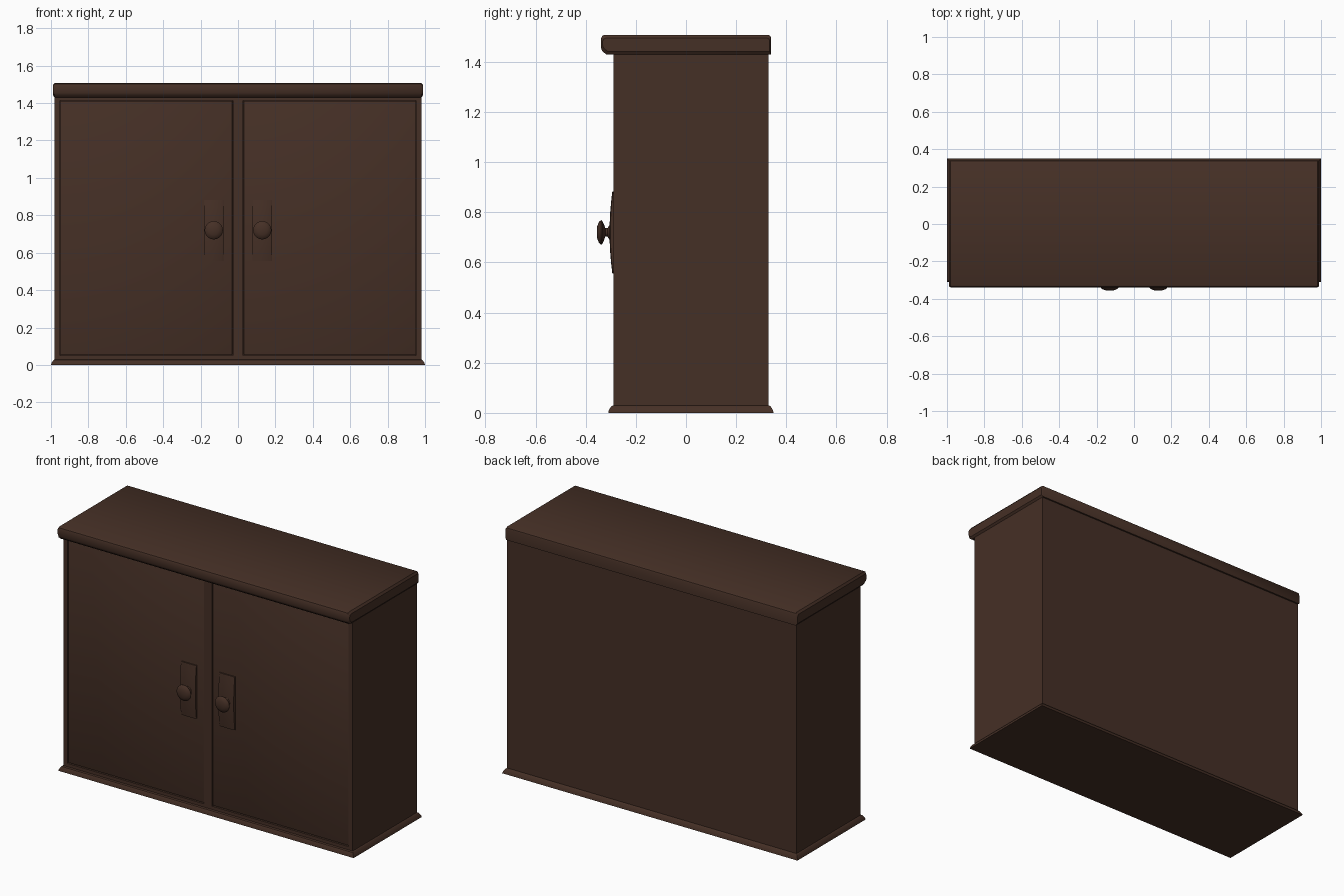
import bpy, bmesh, math
from mathutils import Matrix

cube = bpy.data.objects.get("Cube")
if cube:
    bpy.data.objects.remove(cube, do_unlink=True)

wood = bpy.data.materials.new("dark brown wood")
wood.use_nodes = True
BROWN = (0.060, 0.029, 0.019, 1)
wood.diffuse_color = BROWN
wood.node_tree.nodes["Principled BSDF"].inputs["Base Color"].default_value = BROWN


def finish(name, bm, smooth=True):
    bmesh.ops.recalc_face_normals(bm, faces=bm.faces)
    mesh = bpy.data.meshes.new(name)
    bm.to_mesh(mesh)
    bm.free()
    mesh.materials.append(wood)
    obj = bpy.data.objects.new(name, mesh)
    bpy.context.collection.objects.link(obj)
    if smooth:
        bpy.ops.object.select_all(action="DESELECT")
        obj.select_set(True)
        bpy.context.view_layer.objects.active = obj
        bpy.ops.object.shade_smooth_by_angle(angle=math.radians(35))
    return obj


def box(name, x, y, z, bevel=0.0, segments=1):
    """Box spanning the given (low, high) pairs, with optional rounded edges."""
    bm = bmesh.new()
    bmesh.ops.create_cube(bm, size=1)
    for v in bm.verts:
        v.co = [(a + b) / 2 + c * (b - a) for (a, b), c in zip((x, y, z), v.co)]
    if bevel:
        bmesh.ops.bevel(bm, geom=bm.edges[:], offset=bevel, segments=segments,
                        profile=0.5, affect="EDGES")
    return finish(name, bm)


def loft(name, rings):
    """Closed solid through a list of equally sized point rings."""
    bm = bmesh.new()
    loops = [[bm.verts.new(p) for p in ring] for ring in rings]
    n = len(loops[0])
    for low, high in zip(loops, loops[1:]):
        for i in range(n):
            j = (i + 1) % n
            bm.faces.new((low[i], low[j], high[j], high[i]))
    bm.faces.new(loops[0])
    bm.faces.new(loops[-1])
    return finish(name, bm)


# Carcass with a face frame standing just proud of it
FRONT, BACK, HALF, TOP = -0.29, 0.33, 0.98, 1.44
DOOR_IN, DOOR_OUT, DOOR_LOW, DOOR_HIGH = 0.027, 0.952, 0.05, 1.415
box("carcass", (-HALF, HALF), (FRONT + 0.015, BACK), (0.01, TOP))
frame_y = (FRONT, FRONT + 0.015)
box("frame_bottom_rail", (-HALF, HALF), frame_y, (0.01, DOOR_LOW))
box("frame_top_rail", (-HALF, HALF), frame_y, (DOOR_HIGH, TOP))
box("frame_centre_stile", (-DOOR_IN, DOOR_IN), frame_y, (DOOR_LOW, DOOR_HIGH))

# Flared plinth
def rect(hx, y0, y1, z):
    return [(-hx, y0, z), (hx, y0, z), (hx, y1, z), (-hx, y1, z)]

loft("plinth", [rect(1.0, -0.31, 0.35, 0), rect(0.997, -0.308, 0.347, 0.01),
                rect(0.987, -0.299, 0.338, 0.026), rect(0.98, -0.29, 0.33, 0.03)])

# Top board: rounded nose at the front, chamfered underneath
nose = [(0.34, 1.43), (0.34, 1.495), (0.337, 1.503), (0.328, 1.508),
        (-0.325, 1.508), (-0.335, 1.503), (-0.339, 1.493),
        (-0.339, 1.455), (-0.334, 1.443), (-0.318, 1.43)]
mid = 1.469
ends = []
for x, s in ((-0.99, 0.012), (-0.98, 0), (0.98, 0), (0.99, 0.012)):
    ends.append([(x, y - math.copysign(s * 0.5, y), z - math.copysign(s, z - mid))
                 for y, z in nose])
loft("top_board", ends)

# Doors, handle plates and turned knobs, one set per side
knob_profile = [(0.0, -0.300), (0.030, -0.300), (0.028, -0.306), (0.017, -0.313),
                (0.017, -0.322), (0.034, -0.328), (0.048, -0.335), (0.049, -0.339),
                (0.042, -0.347), (0.025, -0.354), (0.0, -0.356)]
for label, s in (("right", -1), ("left", 1)):
    def span(a, b):
        return tuple(sorted((s * a, s * b)))

    box("frame_stile_" + label, span(DOOR_OUT, HALF), frame_y, (DOOR_LOW, DOOR_HIGH))
    box("door_" + label, span(DOOR_IN + 0.003, DOOR_OUT - 0.003),
        (FRONT + 0.004, FRONT + 0.03), (DOOR_LOW + 0.003, DOOR_HIGH - 0.003), 0.004, 2)

    # Plate bowed outwards along its height
    cx, half = s * 0.13, 0.052
    rings = []
    for i in range(9):
        t = i / 4 - 1
        y, z = -0.294 - 0.011 * (1 - t * t), 0.72 + 0.163 * t
        rings.append([(cx - half, -0.28, z), (cx - half, y + 0.003, z),
                      (cx - half + 0.006, y, z), (cx + half - 0.006, y, z),
                      (cx + half, y + 0.003, z), (cx + half, -0.28, z)])
    loft("handle_plate_" + label, rings)

    # Knob spun around its front-to-back axis
    bm = bmesh.new()
    pts = [bm.verts.new((cx + r, y, 0.72)) for r, y in knob_profile]
    edges = [bm.edges.new(pair) for pair in zip(pts, pts[1:])]
    bmesh.ops.spin(bm, geom=pts + edges, cent=(cx, 0, 0.72), axis=(0, 1, 0),
                   angle=math.tau, steps=20, use_duplicate=False)
    bmesh.ops.remove_doubles(bm, verts=bm.verts[:], dist=0.0003)
    finish("knob_" + label, bm)
